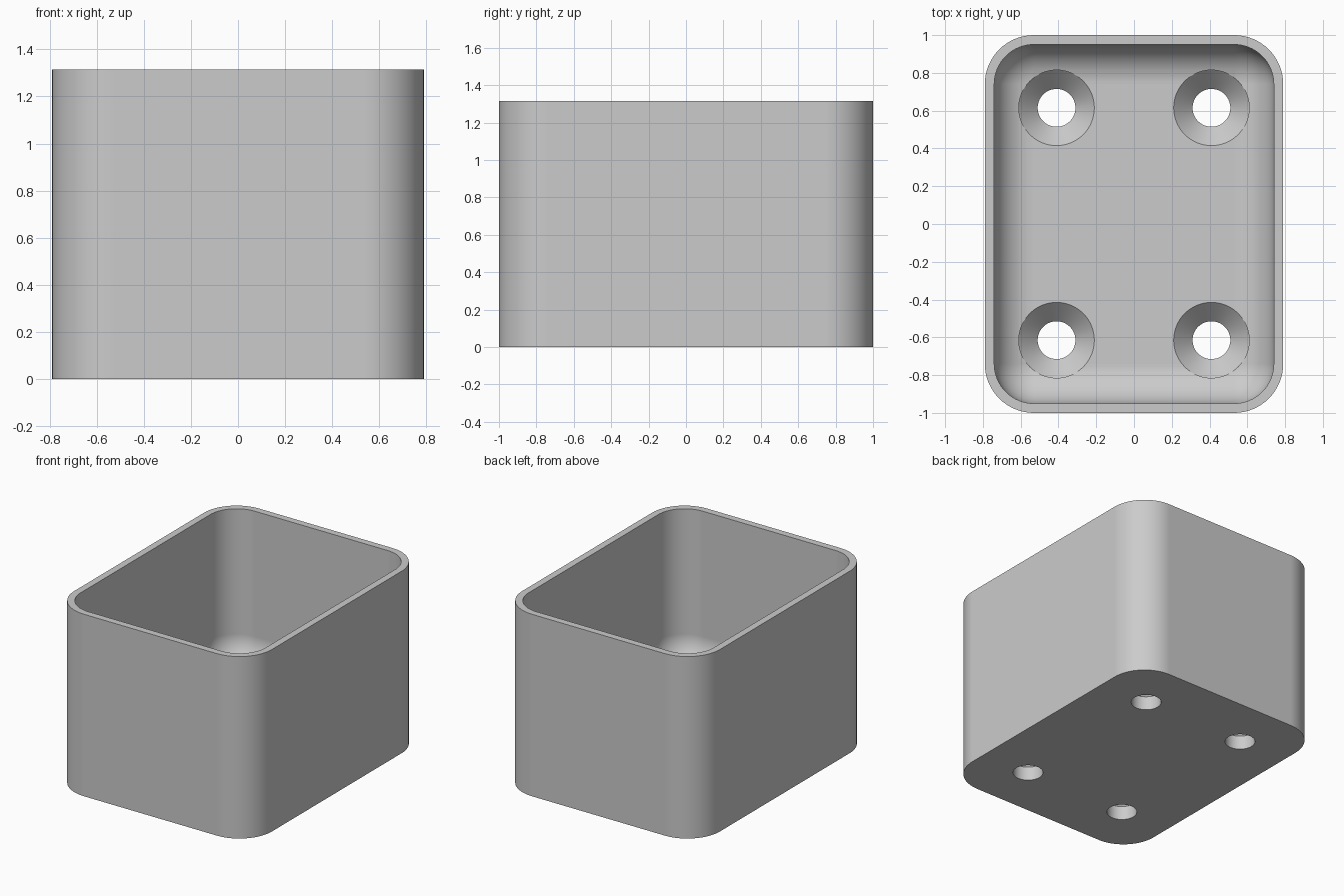
import bpy, bmesh, math

cube = bpy.data.objects.get("Cube")
if cube:
    bpy.data.objects.remove(cube, do_unlink=True)

HALF_X, HALF_Y, HEIGHT = 0.79, 1.0, 1.315
CORNER, WALL, FLOOR = 0.26, 0.05, 0.2
STEPS = 16

grey = bpy.data.materials.new("plain grey")
grey.use_nodes = True
colour = (0.6, 0.6, 0.6, 1)
grey.diffuse_color = colour
grey.node_tree.nodes["Principled BSDF"].inputs["Base Color"].default_value = colour


def rounded_ring(bm, inset, z):
    """Ring of vertices round a rounded rectangle, shrunk by inset."""
    r = max(CORNER - inset, 0)
    cx, cy = HALF_X - CORNER, HALF_Y - CORNER
    ring = []
    for q, (sx, sy) in enumerate([(1, 1), (-1, 1), (-1, -1), (1, -1)]):
        for i in range(STEPS + 1):
            a = (q + i / STEPS) * math.pi / 2
            ring.append(bm.verts.new((sx * cx + r * math.cos(a), sy * cy + r * math.sin(a), z)))
    return ring


def round_ring(bm, x, y, r, z, n=64):
    return [bm.verts.new((x + r * math.cos(math.tau * i / n),
                          y + r * math.sin(math.tau * i / n), z)) for i in range(n)]


def loft(bm, rings):
    """Skin consecutive rings and cap both ends."""
    for low, high in zip(rings, rings[1:]):
        n = len(low)
        for i in range(n):
            j = (i + 1) % n
            bm.faces.new((low[i], low[j], high[j], high[i]))
    bm.faces.new(rings[0][::-1])
    bm.faces.new(rings[-1])


def make_object(name, bm):
    bmesh.ops.remove_doubles(bm, verts=bm.verts, dist=1e-5)
    bmesh.ops.recalc_face_normals(bm, faces=bm.faces)
    mesh = bpy.data.meshes.new(name)
    bm.to_mesh(mesh)
    bm.free()
    mesh.materials.append(grey)
    obj = bpy.data.objects.new(name, mesh)
    bpy.context.collection.objects.link(obj)
    return obj


# Open box: outer wall, rim, inner wall, then a fillet down to the flat floor
bm = bmesh.new()
fillet = CORNER - WALL
rings = [rounded_ring(bm, 0, 0), rounded_ring(bm, 0, HEIGHT), rounded_ring(bm, WALL, HEIGHT)]
for i in range(STEPS + 1):
    a = i / STEPS * math.pi / 2
    rings.append(rounded_ring(bm, WALL + fillet * (1 - math.cos(a)),
                              FLOOR + fillet * (1 - math.sin(a))))
loft(bm, rings)
box = make_object("open_box", bm)

# Countersunk screw hole cutters
bm = bmesh.new()
for x in (-0.41, 0.41):
    for y in (-0.615, 0.615):
        profile = [(0.1, -0.1), (0.1, FLOOR - 0.1), (0.2, FLOOR), (0.2, FLOOR + 0.2)]
        loft(bm, [round_ring(bm, x, y, r, z) for r, z in profile])
cutter = make_object("screw_hole_cutter", bm)
cutter.hide_render = True

# Cut the holes and keep the result as plain geometry
cut = box.modifiers.new("screw_holes", "BOOLEAN")
cut.operation = "DIFFERENCE"
cut.solver = "EXACT"
cut.object = cutter
bpy.context.view_layer.update()
result = bpy.data.meshes.new_from_object(box.evaluated_get(bpy.context.evaluated_depsgraph_get()))
box.modifiers.clear()
box.data = result
bpy.data.objects.remove(cutter, do_unlink=True)

# Smooth curves, crisp edges
bpy.ops.object.select_all(action="DESELECT")
box.select_set(True)
bpy.context.view_layer.objects.active = box
bpy.ops.object.shade_smooth_by_angle(angle=math.radians(30))
weighted = box.modifiers.new("even_shading", "WEIGHTED_NORMAL")
weighted.keep_sharp = True
